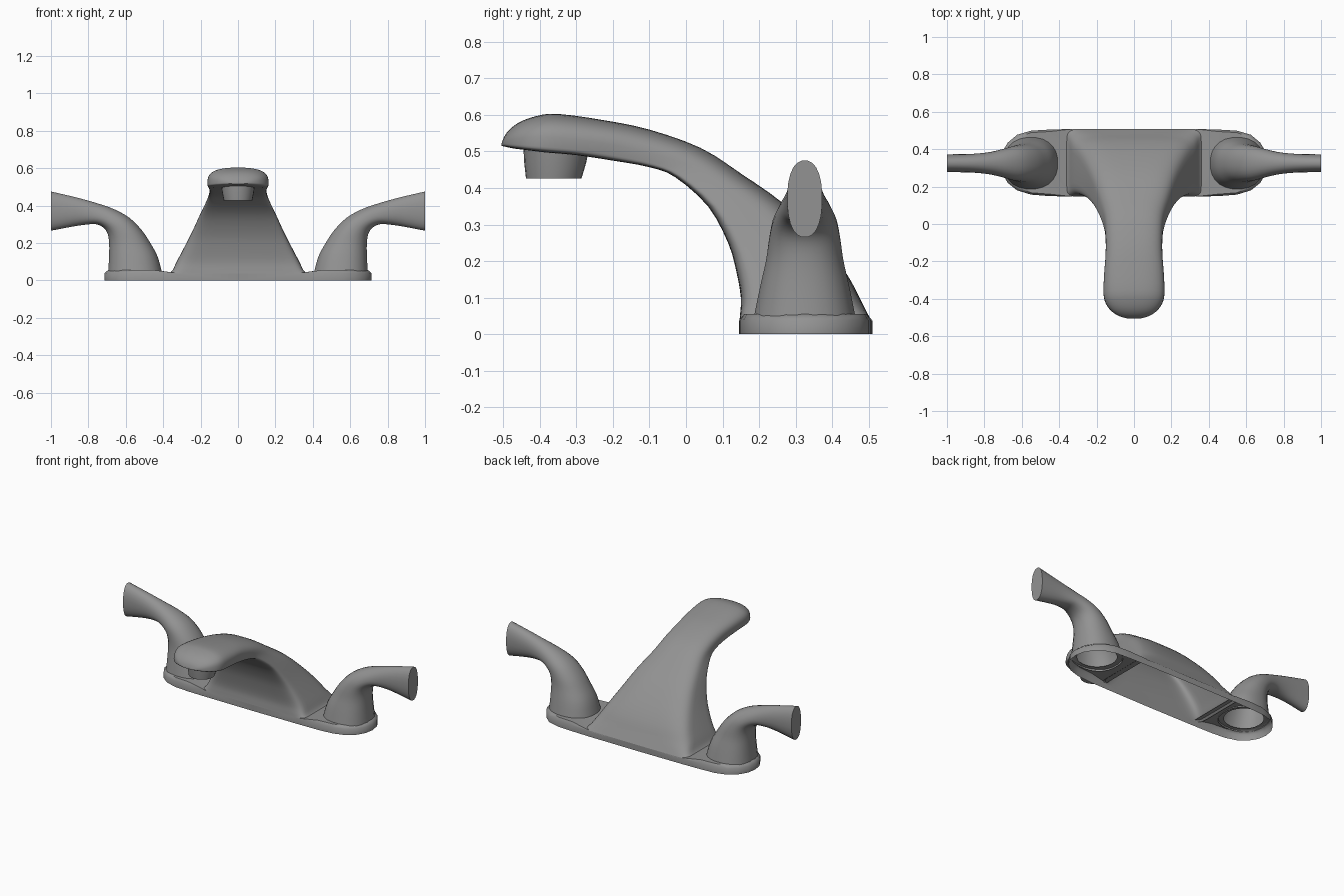
import bpy, bmesh, math

if "Cube" in bpy.data.objects:
    bpy.data.objects.remove(bpy.data.objects["Cube"])

grey = bpy.data.materials.new("dark_grey")
grey.diffuse_color = (.29, .29, .29, 1)
grey.use_nodes = True
grey.node_tree.nodes["Principled BSDF"].inputs["Base Color"].default_value = grey.diffuse_color


def finish(name, bm, mirror=False, angle=40):
    bmesh.ops.recalc_face_normals(bm, faces=bm.faces)
    me = bpy.data.meshes.new(name)
    bm.to_mesh(me)
    bm.free()
    me.materials.append(grey)
    ob = bpy.data.objects.new(name, me)
    bpy.context.collection.objects.link(ob)
    bpy.ops.object.select_all(action='DESELECT')
    ob.select_set(True)
    bpy.context.view_layer.objects.active = ob
    bpy.ops.object.shade_smooth_by_angle(angle=math.radians(angle))
    if mirror:
        ob.modifiers.new("mirror", 'MIRROR').use_axis[0] = True
    return ob


def refine(rows, steps):
    """Catmull-Rom interpolation between stations."""
    out = []
    for i in range(len(rows) - 1):
        a, b, c, d = (rows[max(i - 1, 0)], rows[i], rows[i + 1],
                      rows[min(i + 2, len(rows) - 1)])
        for k in range(steps):
            t = k / steps
            out.append([0.5 * (2 * q + (r - p) * t + (2 * p - 5 * q + 4 * r - s) * t * t
                               + (3 * q - p - 3 * r + s) * t ** 3)
                        for p, q, r, s in zip(a, b, c, d)])
    return out + [list(rows[-1])]


def bridge(bm, r0, r1, closed=True):
    n = len(r0)
    for k in range(n if closed else n - 1):
        j = (k + 1) % n
        bm.faces.new((r0[k], r0[j], r1[j], r1[k]))


def loft(name, rows, place, sides, steps, mirror=False):
    """Station: side A (2), side B (2), half width, exponent B side, exponent A side, centre."""
    bm = bmesh.new()
    rings = []
    for ap, aq, bp, bq, hw, n, na, vc in refine(rows, steps):
        ring = []
        for k in range(sides):
            a = 2 * math.pi * (k + 0.5) / sides
            c, s = math.cos(a), math.sin(a)
            e = 2 / (n if s > 0 else na)
            w = math.copysign(abs(c) ** e, c) * hw
            h = abs(s) ** e
            v = vc + (1 - vc) * h if s > 0 else vc - vc * h
            ring.append(bm.verts.new(place(ap + (bp - ap) * v, aq + (bq - aq) * v, w)))
        rings.append(ring)
    for r0, r1 in zip(rings, rings[1:]):
        bridge(bm, r0, r1)
    bm.faces.new(rings[-1])
    return finish(name, bm, mirror)


# Spout: hollow flared body sweeping up and forward into a rounded head
spout = [
    (.146, .034, .509, .034, .372, 14, 14, .5),
    (.148, .055, .498, .055, .350, 10, 12, .5),
    (.150, .10, .475, .10, .328, 6, 9, .5),
    (.138, .17, .440, .165, .292, 5, 8, .5),
    (.115, .25, .375, .25, .250, 4.2, 8, .45),
    (.060, .35, .270, .355, .203, 3.6, 8, .4),
    (-.03, .43, .150, .44, .164, 3.2, 8, .35),
    (-.10, .457, .040, .51, .152, 3, 8, .3),
    (-.20, .475, -.10, .56, .152, 2.8, 8, .3),
    (-.30, .490, -.22, .585, .160, 2.7, 8, .3),
    (-.38, .497, -.35, .603, .163, 2.6, 8, .3),
    (-.43, .503, -.41, .597, .150, 2.5, 8, .3),
    (-.47, .508, -.46, .578, .118, 2.4, 6, .3),
    (-.495, .513, -.492, .55, .075, 2.2, 4, .3),
    (-.505, .515, -.505, .522, .035, 2, 2, .4),
]
loft("spout", spout, lambda p, q, w: (w, p, q), 40, 3)

# Handles: hollow cone base bending outward into a flattened lever
handle = [
    (.695, .050, .405, .042, .140, 2.3, 2.3, .5),
    (.690, .13, .430, .13, .123, 2.3, 2.3, .5),
    (.690, .20, .468, .20, .107, 2.2, 2.2, .5),
    (.698, .25, .515, .27, .098, 2.2, 2.2, .5),
    (.720, .282, .580, .335, .088, 2.2, 2.2, .5),
    (.760, .300, .660, .38, .072, 2.2, 2.2, .5),
    (.810, .298, .750, .412, .058, 2.2, 2.2, .5),
    (.880, .288, .860, .443, .050, 2.2, 2.2, .5),
    (1.0, .265, 1.0, .476, .048, 2.3, 2.3, .5),
]
loft("handle", handle, lambda p, q, w: (p, .325 + w, q), 24, 3, True)

# Base plate: rim all the way round, capped under each handle with a hole
outline = [(0, .145), (.33, .147), (.45, .149), (.55, .157), (.625, .180), (.675, .22),
           (.705, .27), (.715, .325), (.705, .385), (.675, .435), (.625, .477),
           (.55, .499), (.45, .505), (.33, .508), (0, .51)]
bm = bmesh.new()
low, high = ([bm.verts.new((x, y, z)) for x, y in outline] for z in (0, .038))
bridge(bm, low, high, False)
inset = []
for x, y in outline[1:-1]:
    t = min(1, (x - .33) / .12)        # flat beside the spout, raised near the handle
    k = 1 - .06 * t
    inset.append(bm.verts.new((x - .02 * t * (x > .6), .327 + (y - .327) * k, .040 + .015 * t)))
bridge(bm, high[1:-1], inset, False)
hole = [bm.verts.new((.55 + .115 * math.cos(i * math.pi / 12),
                      .325 + .115 * math.sin(i * math.pi / 12), .054)) for i in range(24)]
loops = []
for ring in (inset, hole):
    for i, v in enumerate(ring):
        w = ring[(i + 1) % len(ring)]
        loops.append(bm.edges.get((v, w)) or bm.edges.new((v, w)))
bmesh.ops.triangle_fill(bm, edges=loops, use_beauty=True, normal=(0, 0, 1))
finish("base_plate", bm, True, 50)

# Aerator: short tapered nozzle beneath the head
bm = bmesh.new()
rings = []
for y, z, r in ((-.362, .426, .076), (-.358, .47, .085), (-.355, .51, .090)):
    rings.append([bm.verts.new((r * math.cos(i * math.pi / 12),
                                y + r * math.sin(i * math.pi / 12), z)) for i in range(24)])
for r0, r1 in zip(rings, rings[1:]):
    bridge(bm, r0, r1)
bm.faces.new(rings[0])
finish("aerator", bm)
